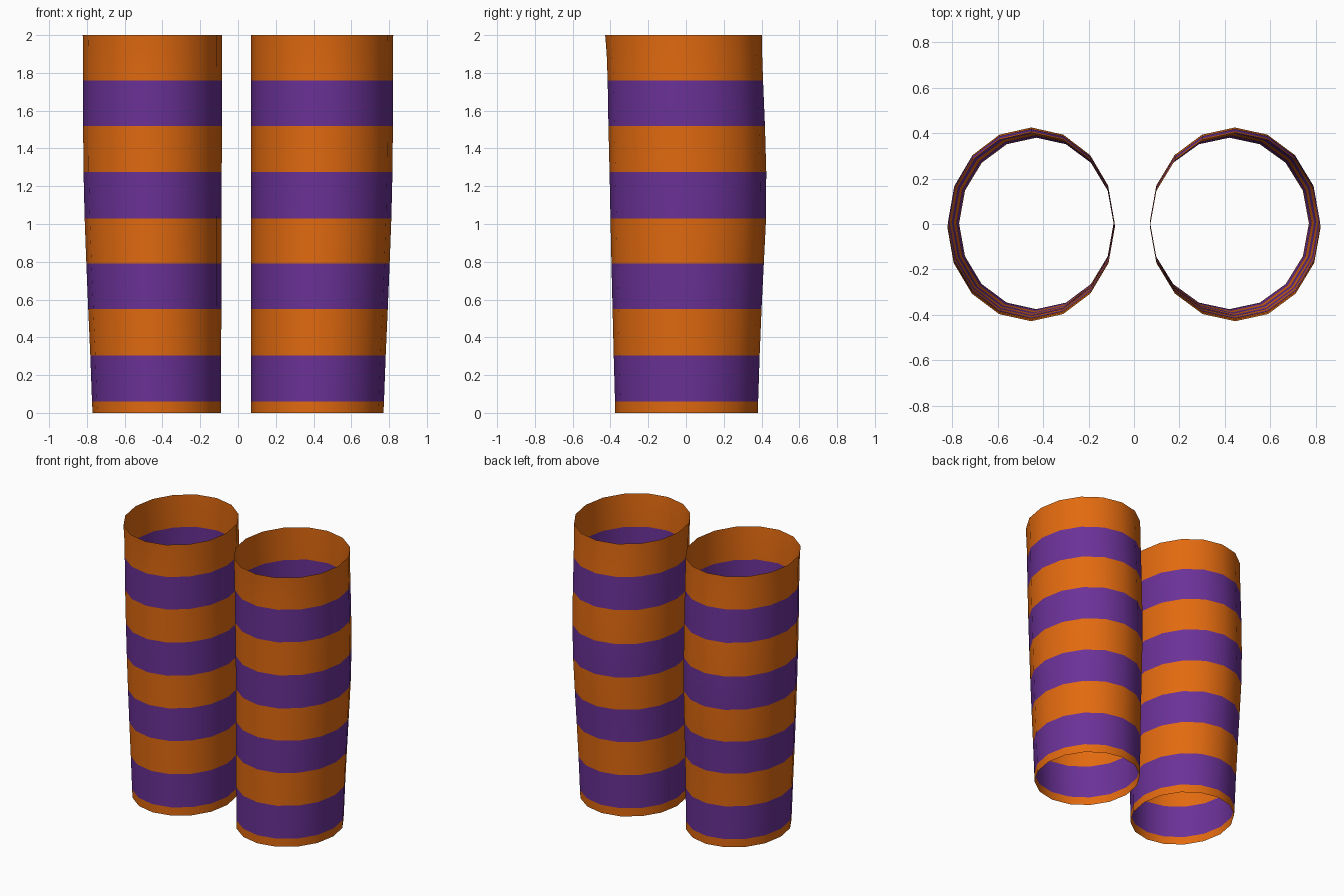
import bpy, bmesh, math

if "Cube" in bpy.data.objects:
    bpy.data.objects.remove(bpy.data.objects["Cube"])

SIDES = 16

def material(name, rgb):
    m = bpy.data.materials.new(name)
    m.diffuse_color = (*rgb, 1)
    m.use_nodes = True
    m.node_tree.nodes["Principled BSDF"].inputs["Base Color"].default_value = m.diffuse_color
    return m

orange = material("orange", (0.76, 0.144, 0.005))
purple = material("purple", (0.145, 0.031, 0.31))

# Heights of the rings, each with outer x, front y and back y
RINGS = [
    (0.00, 0.770, -0.375, 0.380), (0.06, 0.773, -0.376, 0.382),
    (0.305, 0.782, -0.383, 0.390), (0.55, 0.793, -0.389, 0.400),
    (0.79, 0.803, -0.395, 0.412), (1.03, 0.812, -0.400, 0.424),
    (1.275, 0.818, -0.405, 0.425), (1.52, 0.820, -0.411, 0.418),
    (1.76, 0.820, -0.415, 0.408), (1.90, 0.820, -0.420, 0.403),
    (2.00, 0.822, -0.428, 0.402),
]

def striped_tube(name, side, inner_bottom, inner_top):
    """Open sleeve, with the stripe colour changing at each ring."""
    bm = bmesh.new()
    loops = []
    for z, outer, front, back in RINGS:
        inner = inner_bottom + (inner_top - inner_bottom) * z / 2
        cx, rx = (inner + outer) / 2, (outer - inner) / 2
        cy, ry = (front + back) / 2, (back - front) / 2
        angles = [2 * math.pi * i / SIDES for i in range(SIDES)]
        loops.append([bm.verts.new((side * (cx + rx * math.cos(a)),
                                    cy + ry * math.sin(a), z)) for a in angles])
    for r in range(len(loops) - 1):
        low, high = loops[r], loops[r + 1]
        for i in range(SIDES):
            j = (i + 1) % SIDES
            quad = [low[i], low[j], high[j], high[i]]
            f = bm.faces.new(quad if side > 0 else quad[::-1])
            f.smooth = True
            f.material_index = 0 if r >= 8 else r % 2   # top two rows share a stripe
    mesh = bpy.data.meshes.new(name)
    bm.to_mesh(mesh)
    bm.free()
    mesh.materials.append(orange)
    mesh.materials.append(purple)
    bpy.context.collection.objects.link(bpy.data.objects.new(name, mesh))

# Pair of leg sleeves
striped_tube("left_sleeve", -1, 0.090, 0.084)
striped_tube("right_sleeve", 1, 0.070, 0.070)
